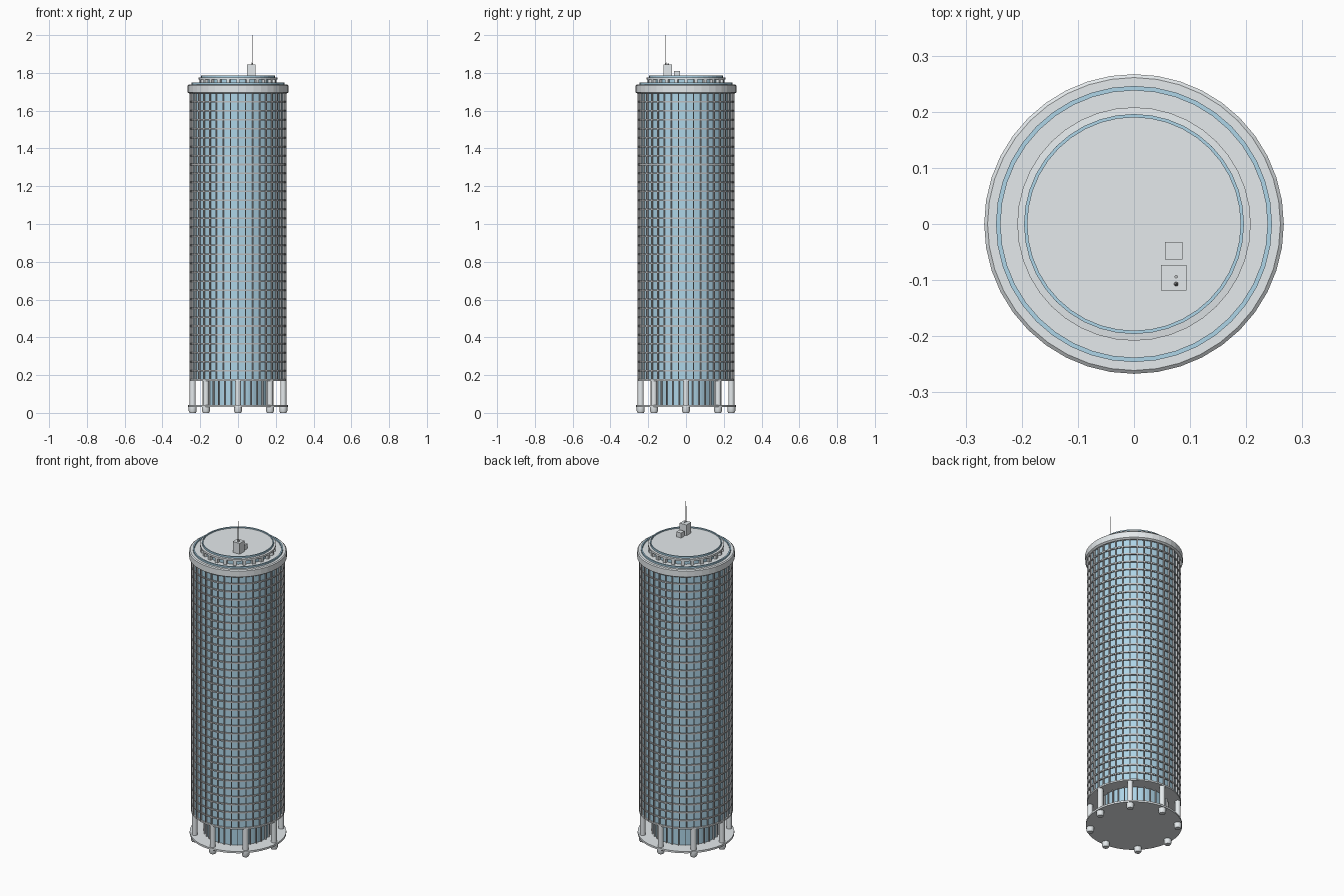
import bpy, bmesh, math
from mathutils import Matrix

if "Cube" in bpy.data.objects:
    bpy.data.objects.remove(bpy.data.objects["Cube"])

N = 40  # facade bays


def material(name, col):
    m = bpy.data.materials.new(name)
    m.diffuse_color = (*col, 1)
    m.use_nodes = True
    m.node_tree.nodes["Principled BSDF"].inputs["Base Color"].default_value = m.diffuse_color
    return m


GLASS = material("blue_glass", (0.42, 0.66, 0.80))
FRAME = material("frame_grey", (0.50, 0.51, 0.52))
WHITE = material("pale_panel", (0.78, 0.82, 0.84))


def finish(bm, name, mat, smooth=False):
    bmesh.ops.recalc_face_normals(bm, faces=bm.faces)
    me = bpy.data.meshes.new(name)
    bm.to_mesh(me)
    bm.free()
    me.materials.append(mat)
    ob = bpy.data.objects.new(name, me)
    bpy.context.collection.objects.link(ob)
    if smooth:
        for p in me.polygons:
            p.use_smooth = abs(p.normal.z) < 0.5
    return ob


def lathe(bm, profile, n=N, closed=False, x=0, y=0):
    """Revolve (radius, z) points; open profiles are capped at both ends."""
    rings = []
    for r, z in profile:
        rings.append([bm.verts.new((x + r * math.cos(2 * math.pi * i / n),
                                    y + r * math.sin(2 * math.pi * i / n), z))
                      for i in range(n)])
    pairs = list(zip(rings, rings[1:]))
    if closed:
        pairs.append((rings[-1], rings[0]))
    for a, b in pairs:
        for i in range(n):
            j = (i + 1) % n
            bm.faces.new((a[i], a[j], b[j], b[i]))
    if not closed:
        bm.faces.new(rings[0])
        bm.faces.new(rings[-1])


def box(bm, centre, size, angle=0):
    """Box placed at centre, then turned around the tower axis."""
    m = Matrix.Rotation(angle, 4, 'Z') @ Matrix.Translation(centre) @ Matrix.Diagonal((*size, 1))
    bmesh.ops.create_cube(bm, size=1, matrix=m)


def lathed(name, mat, profile, **kw):
    bm = bmesh.new()
    lathe(bm, profile, **kw)
    return finish(bm, name, mat)


def radial_boxes(name, mat, n, r, z0, z1, depth, width):
    bm = bmesh.new()
    for i in range(n):
        box(bm, (r, 0, (z0 + z1) / 2), (depth, width, z1 - z0), 2 * math.pi * i / n)
    return finish(bm, name, mat)


# ground level: plate, columns with feet, glazed lobby
lathed("base_plate", WHITE, [(0.264, 0.03), (0.264, 0.041)])
bm = bmesh.new()
for i in range(8):
    a = math.pi / 4 * i
    lathe(bm, [(0.016, 0), (0.021, 0.010), (0.021, 0.03), (0.016, 0.03), (0.016, 0.178)],
          n=16, x=0.24 * math.cos(a), y=0.24 * math.sin(a))
finish(bm, "columns", WHITE, True)
lathed("lobby_glass", GLASS, [(0.18, 0.04), (0.18, 0.178)])
radial_boxes("lobby_mullions", FRAME, 32, 0.182, 0.04, 0.178, 0.012, 0.005)

# shaft: glass, soffit, floor bands and mullions
Z0, Z1, FLOORS = 0.175, 1.695, 32
lathed("shaft_glass", GLASS, [(0.249, Z0), (0.249, Z1 + 0.01)])
lathed("soffit", WHITE, [(0.257, 0.17), (0.257, 0.179)])
bm = bmesh.new()
for k in range(1, FLOORS):
    z = Z0 + (Z1 - Z0) * k / FLOORS
    lathe(bm, [(0.246, z - 0.004), (0.256, z - 0.004), (0.256, z + 0.004), (0.246, z + 0.004)],
          closed=True)
finish(bm, "floor_bands", FRAME)
radial_boxes("mullions", FRAME, N, 0.252, Z0, Z1, 0.012, 0.006)

# crown: cornice, parapet rim, recessed penthouse
lathed("cornice", WHITE, [(0.257, 1.69), (0.267, 1.697), (0.267, 1.733), (0.261, 1.738),
                          (0.2, 1.738)])
lathed("parapet_rim", GLASS, [(0.238, 1.73), (0.246, 1.73), (0.246, 1.748), (0.238, 1.748)],
       closed=True)
lathed("penthouse_glass", GLASS, [(0.19, 1.735), (0.19, 1.775)])
radial_boxes("penthouse_posts", WHITE, 24, 0.197, 1.735, 1.768, 0.018, 0.018)
lathed("penthouse_cornice", WHITE, [(0.208, 1.764), (0.208, 1.775), (0.19, 1.777)])
lathed("roof_rim", GLASS, [(0.190, 1.77), (0.196, 1.77), (0.196, 1.787), (0.190, 1.787)],
       closed=True)
lathed("roof_deck", WHITE, [(0.191, 1.772), (0.191, 1.780)])

# rooftop plant boxes and mast
bm = bmesh.new()
box(bm, (0.071, -0.096, 1.81), (0.045, 0.045, 0.07))
box(bm, (0.071, -0.048, 1.793), (0.031, 0.031, 0.034))
finish(bm, "plant_boxes", WHITE)
bm = bmesh.new()
lathe(bm, [(0.004, 1.84), (0.004, 1.852), (0.0018, 1.855), (0.0012, 2.0)], n=8, x=0.075, y=-0.107)
lathe(bm, [(0.003, 1.84), (0.003, 1.849)], n=8, x=0.075, y=-0.094)
finish(bm, "mast", FRAME)
